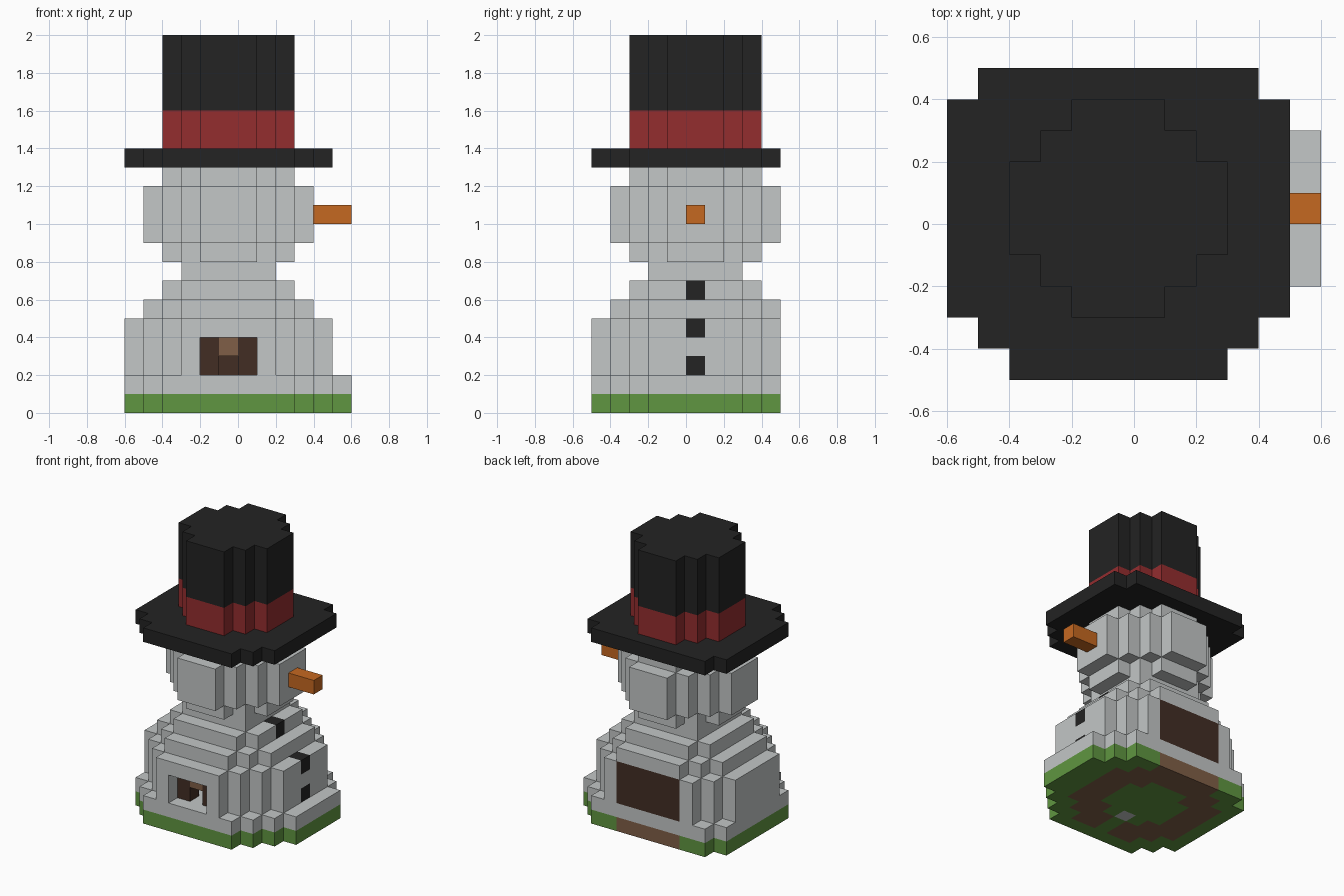
import bpy, bmesh
from mathutils import Vector

cube = bpy.data.objects.get("Cube")
if cube:
    bpy.data.objects.remove(cube, do_unlink=True)

U = 0.1  # block size


def linear(c):
    c /= 255
    return c / 12.92 if c <= 0.04045 else ((c + 0.055) / 1.055) ** 2.4


def material(name, *rgb):
    colour = (*[linear(c) for c in rgb], 1)
    mat = bpy.data.materials.new(name)
    mat.use_nodes = True
    mat.diffuse_color = colour
    bsdf = mat.node_tree.nodes["Principled BSDF"]
    bsdf.inputs["Base Color"].default_value = colour
    bsdf.inputs["Roughness"].default_value = 0.9
    return mat


snow = material("snow_white", 195, 199, 199)
black = material("hat_black", 35, 35, 35)
red = material("band_red", 148, 45, 47)
orange = material("carrot_orange", 197, 104, 33)
green = material("grass_green", 96, 150, 65)
dark = material("dark_wood", 66, 45, 36)
earth = material("earth_brown", 128, 95, 71)

blocks = {}  # (i, j, k) -> (part name, material)


def disc(reach, total):
    """Stepped round slab, cut off at the edges of the block grid."""
    return {(i, j) for i in range(-5, 7) for j in range(-5, 5)
            if max(abs(i), abs(j)) <= reach and abs(i) + abs(j) <= total}


def fill(part, mat, cells, bottom, top):
    for k in range(bottom, top):
        for i, j in cells:
            blocks[i, j, k] = (part, mat)


def carve(cells, bottom, top):
    for k in range(bottom, top):
        for i, j in cells:
            blocks.pop((i, j, k), None)


# Grass base with a ring of earth, open at the front
fill("ground", green, disc(6, 8), 0, 1)
ring = disc(4, 6) - disc(2, 3) - {(0, -4), (0, -3)}
fill("ground", earth, ring, 0, 1)
fill("ground", snow, {(0, -2)}, 0, 1)

# Snow body, narrowing to the neck
fill("body", snow, disc(6, 8), 1, 2)
fill("body", snow, disc(5, 7), 2, 5)
fill("body", snow, disc(4, 6), 5, 6)
fill("body", snow, disc(3, 5), 6, 7)
fill("neck", snow, disc(2, 4), 7, 8)

# Wooden room inside the body, with a front opening and doorway
fill("room_walls", dark, disc(4, 6), 2, 5)
carve(disc(3, 5), 2, 5)
carve({(i, -5) for i in (-1, 0, 1)}, 2, 4)
carve({(0, -4)}, 2, 3)
fill("door_lintel", earth, {(0, -4)}, 3, 4)

# Buttons set into the body
for i, k in ((5, 2), (5, 4), (3, 6)):
    fill("buttons", black, {(i, 0)}, k, k + 1)

# Head and carrot nose
fill("head", snow, disc(3, 4), 8, 13)
fill("head", snow, disc(4, 5), 9, 12)
fill("nose", orange, {(5, 0), (6, 0)}, 10, 11)

# Hat
fill("hat_brim", black, disc(5, 8), 13, 14)
fill("hat_band", red, disc(3, 4), 14, 16)
fill("hat_crown", black, disc(3, 4), 16, 20)


def build(part):
    """Mesh the exposed block faces of one part and merge flat areas."""
    mats = []
    bm = bmesh.new()
    for cell, (owner, mat) in blocks.items():
        if owner != part:
            continue
        if mat not in mats:
            mats.append(mat)
        centre = Vector(cell) + Vector((-0.5, 0.5, 0.5))
        for axis in range(3):
            for side in (-1, 1):
                normal = Vector((0, 0, 0))
                normal[axis] = side
                if tuple(int(c + n) for c, n in zip(cell, normal)) in blocks:
                    continue
                a, b = Vector((0, 0, 0)), Vector((0, 0, 0))
                a[(axis + 1) % 3] = 0.5
                b[(axis + 2) % 3] = 0.5 * side
                mid = centre + normal / 2
                corners = (mid - a - b, mid + a - b, mid + a + b, mid - a + b)
                face = bm.faces.new([bm.verts.new(p * U) for p in corners])
                face.material_index = mats.index(mat)
    bmesh.ops.remove_doubles(bm, verts=bm.verts[:], dist=U / 100)
    bmesh.ops.dissolve_limit(bm, angle_limit=0.01, verts=bm.verts[:],
                             edges=bm.edges[:], delimit={'MATERIAL'})
    mesh = bpy.data.meshes.new(part)
    bm.to_mesh(mesh)
    bm.free()
    for mat in mats:
        mesh.materials.append(mat)
    bpy.context.collection.objects.link(bpy.data.objects.new(part, mesh))


for part in dict.fromkeys(owner for owner, _ in blocks.values()):
    build(part)
